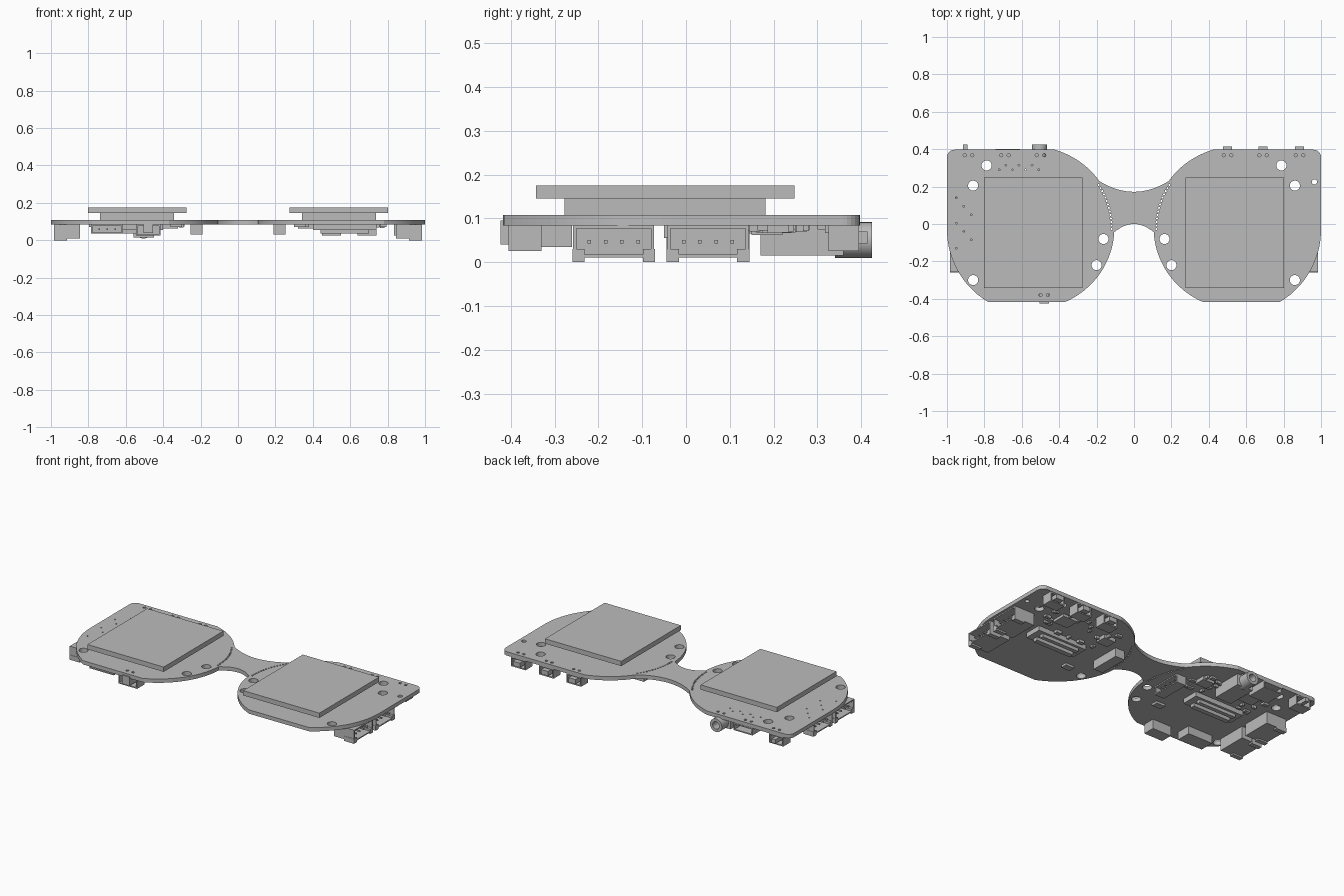
import bpy, bmesh, math, random
from mathutils import Matrix, Vector

if "Cube" in bpy.data.objects:
    bpy.data.objects.remove(bpy.data.objects["Cube"], do_unlink=True)
random.seed(4)

BOARD_LOW, BOARD_TOP = 0.084, 0.108
LENS_X, LENS_Y = 0.55, -0.02

grey = bpy.data.materials.new("plain_grey")
grey.use_nodes = True
GREY = (0.5, 0.5, 0.5, 1)
grey.diffuse_color = GREY
grey.node_tree.nodes["Principled BSDF"].inputs["Base Color"].default_value = GREY


def add_object(name, mesh):
    ob = bpy.data.objects.new(name, mesh)
    mesh.materials.clear()
    mesh.materials.append(grey)
    bpy.context.scene.collection.objects.link(ob)
    return ob


def finish(name, bm):
    mesh = bpy.data.meshes.new(name)
    bm.to_mesh(mesh)
    bm.free()
    return add_object(name, mesh)


def add_box(bm, x, y, z):
    """Box from three (low, high) ranges."""
    size = [b - a for a, b in (x, y, z)]
    mid = [(a + b) / 2 for a, b in (x, y, z)]
    m = Matrix.Translation(mid) @ Matrix.Diagonal((*size, 1))
    return bmesh.ops.create_cube(bm, size=1, matrix=m)["verts"]


def box(name, x, y, z):
    bm = bmesh.new()
    add_box(bm, x, y, z)
    return finish(name, bm)


def socket(name, x, y, turn, width, depth, low, pins=0, feet=False):
    """Open-mouthed connector; (x, y) is the middle of its mouth, facing local +x."""
    bm = bmesh.new()
    half = width / 2
    add_box(bm, (-depth, 0), (-half, half), (low, BOARD_LOW))
    bm.faces.ensure_lookup_table()
    mouth = max(bm.faces, key=lambda f: f.calc_center_median().x)
    bmesh.ops.inset_region(bm, faces=[mouth], thickness=0.01)
    bmesh.ops.translate(bm, verts=mouth.verts, vec=(0, 0, 0))
    inner = bmesh.ops.extrude_discrete_faces(bm, faces=[mouth])["faces"][0]
    bmesh.ops.translate(bm, verts=inner.verts, vec=(-depth * 0.7, 0, 0))
    for i in range(pins):
        p = -half + width * (i + 1) / (pins + 1)
        mid = (low + BOARD_LOW) / 2
        add_box(bm, (-depth * 0.8, -0.01), (p - 0.004, p + 0.004), (mid - 0.004, mid + 0.004))
    if feet:
        for s in (-1, 1):
            edge = s * (half - 0.012)
            add_box(bm, (-depth * 0.5, 0), (edge - 0.014, edge + 0.014), (0, low + 0.02))
    bm.transform(Matrix.Translation((x, y, 0)) @ Matrix.Rotation(math.radians(turn), 4, "Z"))
    return finish(name, bm)


# Board outline: half of it, then mirrored
def arc(cx, cy, rx, ry, start, end, steps):
    angles = [math.radians(start + (end - start) * i / steps) for i in range(steps + 1)]
    return [(cx + rx * math.cos(a), cy + ry * math.sin(a)) for a in angles]


half = [(0.107 * i / 6, -0.045 * (i / 6) ** 2) for i in range(6)]
half += arc(LENS_X, LENS_Y, 0.445, 0.435, 183, 246, 20)
half += arc(LENS_X, -0.03, 0.45, 0.45, -59, 0, 20)
half += arc(0.96, 0.357, 0.04, 0.04, 0, 90, 6)
half += arc(LENS_X, LENS_Y, 0.445, 0.435, 106.5, 145, 14)
half += [(0.185 * i / 8, 0.172 + 0.0575 * (i / 8) ** 2) for i in range(7, -1, -1)]
outline = half + [(-x, y) for x, y in reversed(half[1:-1])]

# Mounting holes, perforations beside the bridge and small vias
loops = [outline]
mounts = [(0.86, 0.205), (0.788, 0.313), (0.86, -0.3), (0.163, -0.08), (0.2, -0.22)]
for s in (-1, 1):
    for x, y in mounts:
        loops.append(arc(s * x, y, 0.027, 0.027, 0, 345, 23))
    for x, y in arc(LENS_X, LENS_Y, 0.43, 0.42, 147, 181, 13):
        loops.append(arc(s * x, y, 0.006, 0.006, 0, 300, 5))
    for x in (0.885, 0.69, 0.5):
        for dx in (-0.02, 0.02):
            loops.append(arc(s * x + dx, 0.368, 0.009, 0.009, 0, 315, 7))
for x in (-0.5, -0.46):
    loops.append(arc(x, -0.38, 0.009, 0.009, 0, 315, 7))
for i in range(7):
    loops.append(arc(-0.95 + 0.04 * (i % 3), 0.14 - 0.045 * i, 0.005, 0.005, 0, 300, 5))
    loops.append(arc(-0.72 + 0.035 * i, 0.29 + 0.025 * (i % 2), 0.005, 0.005, 0, 300, 5))
loops.append(arc(0.965, 0.225, 0.014, 0.014, 0, 330, 11))

curve = bpy.data.curves.new("board_outline", "CURVE")
curve.dimensions = "2D"
curve.fill_mode = "BOTH"
curve.extrude = (BOARD_TOP - BOARD_LOW) / 2
for loop in loops:
    spline = curve.splines.new("POLY")
    spline.points.add(len(loop) - 1)
    for point, (x, y) in zip(spline.points, loop):
        point.co = (x, y, 0, 1)
    spline.use_cyclic_u = True
helper = bpy.data.objects.new("board_outline", curve)
bpy.context.scene.collection.objects.link(helper)
bpy.context.view_layer.update()
board_mesh = bpy.data.meshes.new_from_object(helper.evaluated_get(bpy.context.evaluated_depsgraph_get()))
bpy.data.objects.remove(helper)
board = add_object("circuit_board", board_mesh)
board.location.z = (BOARD_TOP + BOARD_LOW) / 2
for poly in board_mesh.polygons:
    poly.use_smooth = False

for side, s in (("right", -1), ("left", 1)):
    def span(a, b):
        return tuple(sorted((s * a, s * b)))

    # Display panel on its riser
    box(side + "_display_panel", span(0.275, 0.803), (-0.342, 0.248), (0.145, 0.175))
    box(side + "_display_riser", span(0.342, 0.738), (-0.277, 0.182), (BOARD_TOP, 0.145))

    # Long display connector: a tray with a raised rail
    bm = bmesh.new()
    add_box(bm, span(0.4, 0.74), (-0.05, 0.06), (0.055, BOARD_LOW))
    add_box(bm, span(0.44, 0.7), (-0.035, -0.005), (0.035, 0.055))
    add_box(bm, span(0.44, 0.7), (0.02, 0.045), (0.035, 0.055))
    finish(side + "_display_connector", bm)

    # Four-pin sockets along the outer edge
    for label, y in (("rear", 0.05), ("front", -0.165)):
        socket(f"{side}_{label}_edge_socket", s * 0.985, y, 0 if s > 0 else 180,
               0.185, 0.14, 0.01, pins=4, feet=True)

    # Chips and small components under the board
    bm = bmesh.new()
    add_box(bm, span(0.32, 0.4), (0.15, 0.22), (0.062, BOARD_LOW))
    add_box(bm, span(0.62, 0.72), (0.16, 0.25), (0.068, BOARD_LOW))
    add_box(bm, span(0.3, 0.36), (-0.2, -0.16), (0.07, BOARD_LOW))
    for i in range(26):
        x, y = random.uniform(0.3, 0.78), random.uniform(0.07, 0.33)
        w, d = random.choice([(0.012, 0.007), (0.007, 0.012), (0.018, 0.012)])
        add_box(bm, span(x - w, x + w), (y - d, y + d), (random.uniform(0.065, 0.076), BOARD_LOW))
    finish(side + "_small_components", bm)

# Link sockets beside the bridge
socket("left_link_socket", 0.19, 0.05, 180, 0.19, 0.065, 0.03, pins=4)
socket("right_link_socket", -0.19, 0.05, 0, 0.19, 0.065, 0.03, pins=4)

# Push buttons on the rear left edge
for i, x in enumerate((0.5, 0.69, 0.885)):
    socket(f"rear_button_housing_{i}", x, 0.395, 90, 0.1, 0.07, 0.025)
    box(f"rear_button_{i}", (x - 0.024, x + 0.024), (0.35, 0.414), (0.042, 0.07))

# Audio jack: body and round barrel with a bore
box("jack_body", (-0.56, -0.45), (0.17, 0.36), (0.015, BOARD_LOW))
bm = bmesh.new()
bmesh.ops.create_cone(bm, cap_ends=True, segments=32, radius1=0.041, radius2=0.041, depth=0.085)
end = max(bm.faces, key=lambda f: f.calc_center_median().z)
bmesh.ops.inset_region(bm, faces=[end], thickness=0.018)
bore = bmesh.ops.extrude_discrete_faces(bm, faces=[end])["faces"][0]
bmesh.ops.translate(bm, verts=bore.verts, vec=(0, 0, -0.07))
bm.transform(Matrix.Translation((-0.505, 0.3825, 0.05)) @ Matrix.Rotation(-math.pi / 2, 4, "X"))
jack = finish("jack_barrel", bm)
bpy.context.view_layer.objects.active = jack
jack.select_set(True)
bpy.ops.object.shade_smooth_by_angle()

# Rear right edge: card slot and button
socket("card_slot", -0.675, 0.4, 90, 0.13, 0.13, 0.04)
socket("corner_button_housing", -0.9, 0.395, 90, 0.1, 0.07, 0.025)
box("corner_button", (-0.915, -0.89), (0.35, 0.424), (0.045, 0.07))

# Front right edge: button, cable port and stud
socket("front_button_housing", -0.48, -0.405, -90, 0.13, 0.075, 0.025)
box("front_button", (-0.505, -0.455), (-0.424, -0.36), (0.04, 0.095))
socket("front_cable_port", -0.7, -0.35, -90, 0.17, 0.09, 0.035, pins=3)
